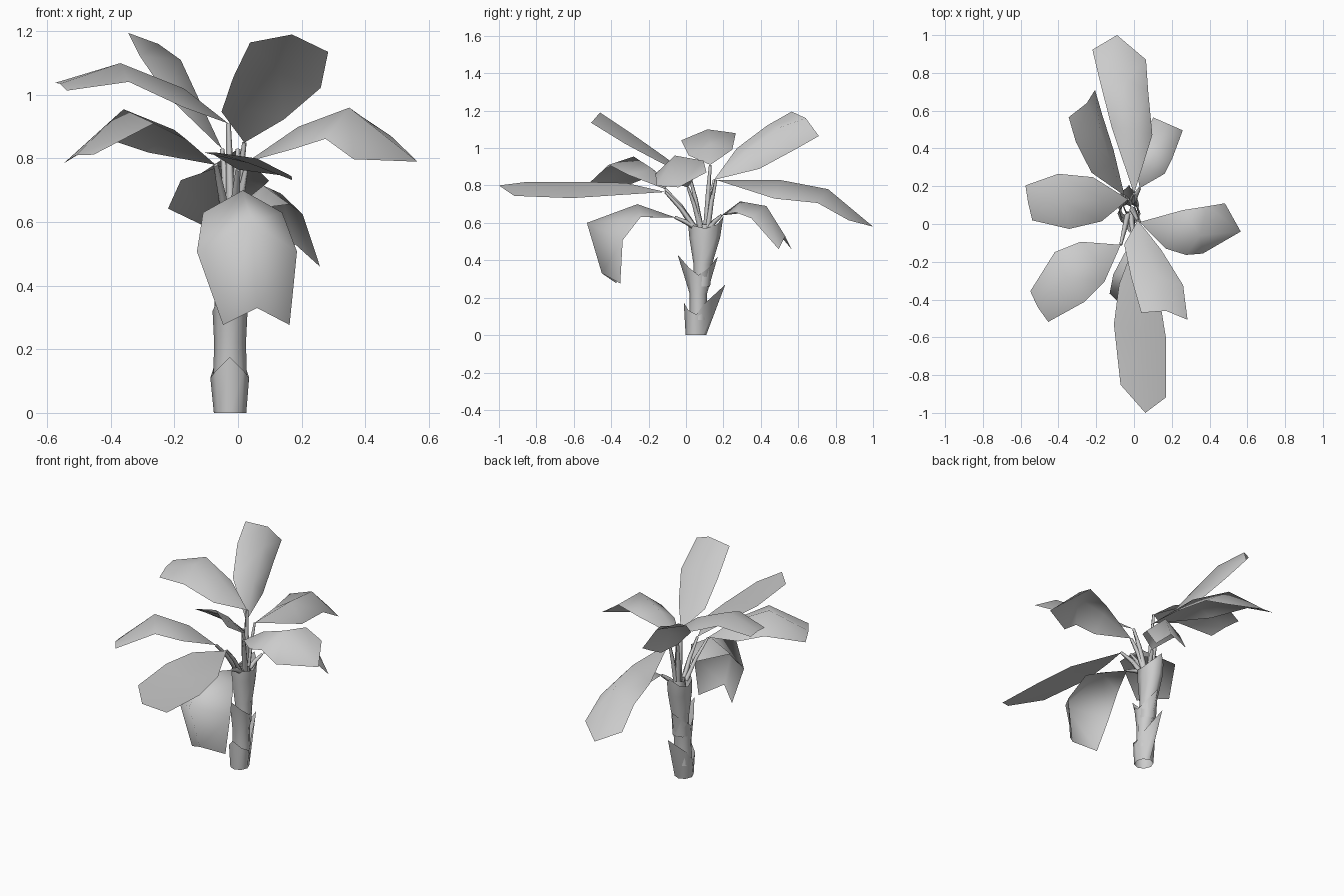
import bpy, math
from mathutils import Vector, Matrix

if "Cube" in bpy.data.objects:
    bpy.data.objects.remove(bpy.data.objects["Cube"])

UP = Vector((0, 0, 1))


def mesh_object(name, verts, faces):
    mesh = bpy.data.meshes.new(name)
    mesh.from_pydata(verts, [], faces)
    mesh.update()
    for p in mesh.polygons:
        p.use_smooth = True
    ob = bpy.data.objects.new(name, mesh)
    bpy.context.collection.objects.link(ob)
    return ob


# trunk section: stacked rings, with a torn rim rising to a front and a back tip
def sheath(name, rings, front_tip, back_tip, n=8):
    verts, faces = [], []
    for k, (cx, cy, rx, ry, z) in enumerate(rings):
        for i in range(n):
            a = 2 * math.pi * i / n
            v = Vector((cx + rx * math.cos(a), cy + ry * math.sin(a), z))
            if k == len(rings) - 1:
                tip = back_tip if math.sin(a) > 0 else front_tip
                f = abs(math.sin(a)) ** 3
                v.z += (tip[1] - z) * f
                if f > 0.9:
                    v.y = tip[0]
            verts.append(v)
    for k in range(len(rings) - 1):
        for i in range(n):
            j = (i + 1) % n
            faces.append((k*n + i, k*n + j, k*n + n + j, k*n + n + i))
    return mesh_object(name, verts, faces)


# thin tapering stalk from the trunk top to the blade
def stalk(name, base):
    base = Vector(base)
    core = Vector((-0.02, 0.1, 0.57))
    out = Vector((base.x - core.x, base.y - core.y, 0))
    start = core + out * 0.25
    mid = start.lerp(base, 0.55) - out * 0.06
    curve = bpy.data.curves.new(name, 'CURVE')
    curve.dimensions = '3D'
    curve.bevel_depth = 0.013
    curve.bevel_resolution = 0
    curve.use_fill_caps = True
    sp = curve.splines.new('POLY')
    sp.points.add(2)
    for p, co, r in zip(sp.points, (start, mid, base), (1.3, 1.0, 0.6)):
        p.co = (*co, 1)
        p.radius = r
    ob = bpy.data.objects.new(name, curve)
    bpy.context.collection.objects.link(ob)


# folded blade: midrib points, half widths, edge drops, sideways roll, tip pull, skew
def leaf(name, rib, widths, drops, roll=0.0, pull=0.0, skew=0.0):
    stalk(name + "_stalk", rib[0])
    rib = [Vector(p) for p in rib]
    head = rib[2] - rib[0]
    side = Vector((head.y, -head.x, 0)).normalized()
    side = (Matrix.Rotation(skew, 3, 'Z') @ side + UP * roll).normalized()
    verts = [rib[0]]
    for i in (1, 2, 3):
        before = rib[i] - rib[i - 1]
        tangent = before if i == 3 else before + rib[i + 1] - rib[i]
        normal = side.cross(tangent).normalized()
        centre = rib[i] - normal * drops[i - 1]
        if i == 3:
            centre = centre - before * pull
        w = side * widths[i - 1]
        verts += [centre - w, rib[i], centre + w]
    faces = [(0, 2, 1), (0, 3, 2)]
    for r in (1, 4):
        faces += [(r, r + 1, r + 4, r + 3), (r + 1, r + 2, r + 5, r + 4)]
    mesh_object(name, verts, faces)


# trunk
sheath("lower_sheath", [(-.025, .053, .051, .055, 0), (-.026, .055, .061, .06, .11)],
       (-.012, .175), (.21, .27))
sheath("middle_sheath", [(-.025, .066, .054, .046, .08), (-.025, .066, .05, .046, .22),
                         (-.025, .067, .055, .07, .32)], (-.045, .43), (.17, .42))
sheath("upper_sheath", [(-.025, .085, .048, .044, .26), (-.026, .09, .048, .05, .38),
                        (-.03, .1, .057, .082, .52), (-.03, .105, .056, .088, .57)],
       (.01, .61), (.2, .635))
sheath("inner_core", [(-.025, .095, .035, .05, .5), (-.025, .1, .03, .04, .59)],
       (.06, .6), (.14, .6), 6)

# leaves
leaf("front_leaf", [(0, -.11, .765), (.03, -.35, .79), (.035, -.57, .785), (.06, -1, .80)],
     (.115, .15, .13), (.01, .01, .015), .3, .27, -.35)
leaf("front_drooping_leaf", [(0, -.06, .63), (.015, -.26, .70), (.045, -.53, .60), (.06, -.45, .33)],
     (.125, .158, .105), (.07, .2, .07), 0, -.27)
leaf("front_raised_leaf", [(.02, .02, .85), (.05, -.11, .95), (.13, -.28, 1.07), (.17, -.46, 1.19)],
     (.10, .14, .125), (.02, .04, .05), .12, 0, -.5)
leaf("right_leaf", [(.03, .01, .79), (.19, -.03, .9), (.35, -.06, .96), (.565, -.04, .79)],
     (.115, .145, .15), (.05, .07, .06), -.25, .5, -.2)
leaf("left_raised_leaf", [(-.03, .13, .91), (-.17, .13, 1.02), (-.37, .115, 1.10), (-.56, .11, 1.035)],
     (.12, .15, .095), (.05, .04, .01), .13, 0, .15)
leaf("left_front_leaf", [(-.07, -.11, .78), (-.2, -.18, .89), (-.36, -.28, .955), (-.51, -.44, .81)],
     (.125, .155, .095), (.06, .07, .015), -.15)
leaf("back_leaf", [(0, .16, .83), (0, .5, .83), (-.04, .76, .78), (-.09, 1, .58)],
     (.11, .13, .145), (.09, .07, .03), -.1, .35, -.25)
leaf("back_drooping_leaf", [(.03, .19, .64), (.08, .29, .715), (.135, .43, .69), (.18, .53, .53)],
     (.085, .095, .085), (.06, .08, .04), 0, -.3)
leaf("back_raised_leaf", [(-.05, .15, .83), (-.12, .32, .98), (-.18, .5, 1.11), (-.25, .64, 1.16)],
     (.10, .12, .12), (.06, .08, .04), -.65, 0, .45)
